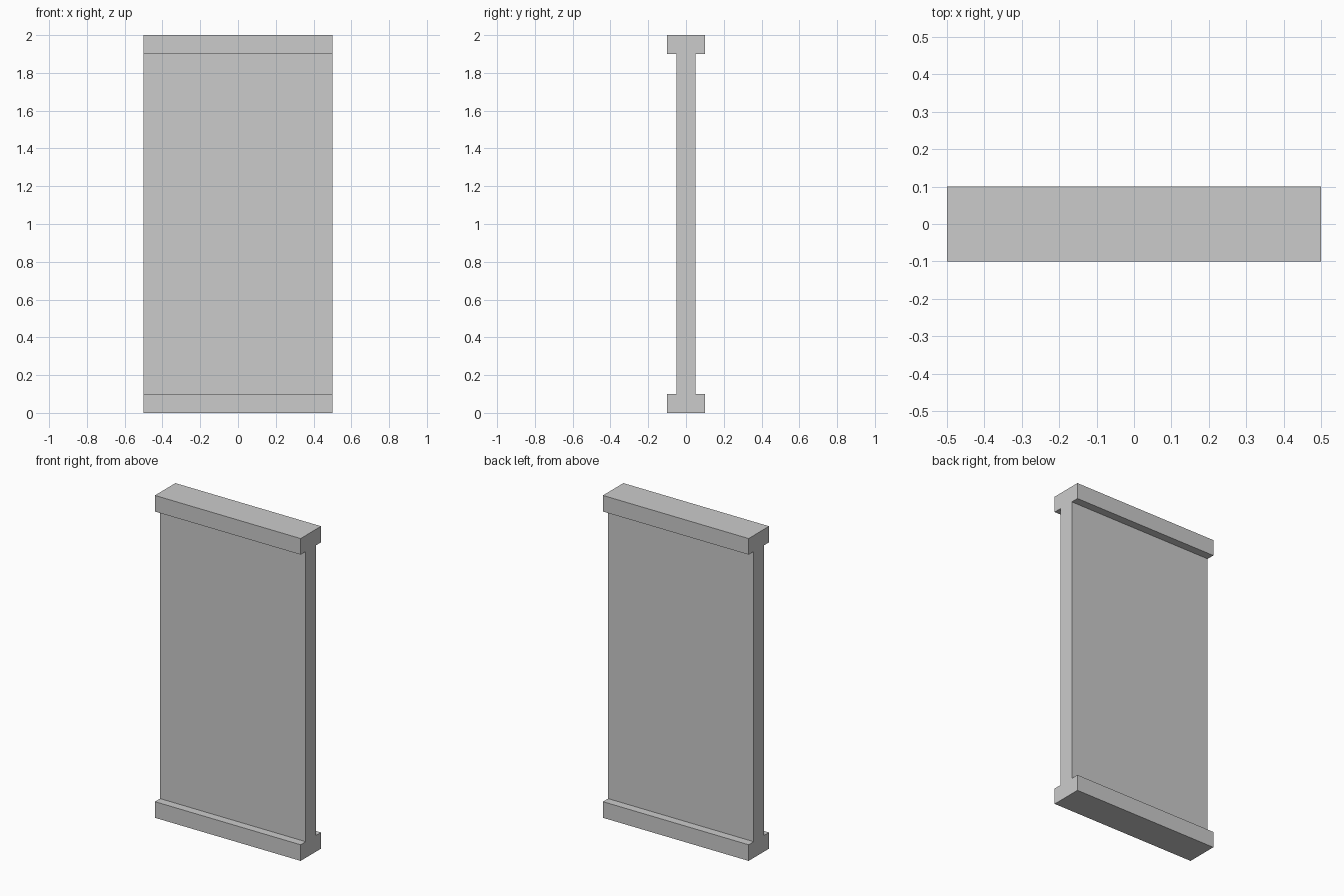
import bpy, bmesh

if "Cube" in bpy.data.objects:
    bpy.data.objects.remove(bpy.data.objects["Cube"])

LENGTH, HEIGHT = 1.0, 2.0
RAIL_Y, WEB_Y, RAIL_H = 0.1, 0.05, 0.1

# Half of the I-shaped cross-section (y, z), mirrored to close the outline
half = [(RAIL_Y, 0), (RAIL_Y, RAIL_H), (WEB_Y, RAIL_H),
        (WEB_Y, HEIGHT - RAIL_H), (RAIL_Y, HEIGHT - RAIL_H), (RAIL_Y, HEIGHT)]
outline = half + [(-y, z) for y, z in reversed(half)]

# Wall panel with top and bottom rails: extrude the section along x
bm = bmesh.new()
section = bm.faces.new([bm.verts.new((-LENGTH / 2, y, z)) for y, z in outline])
extruded = bmesh.ops.extrude_face_region(bm, geom=[section], use_keep_orig=True)
moved = [g for g in extruded["geom"] if isinstance(g, bmesh.types.BMVert)]
bmesh.ops.translate(bm, verts=moved, vec=(LENGTH, 0, 0))
bmesh.ops.recalc_face_normals(bm, faces=bm.faces)

mesh = bpy.data.meshes.new("wall_panel")
bm.to_mesh(mesh)
bm.free()
bpy.context.collection.objects.link(bpy.data.objects.new("wall_panel", mesh))
